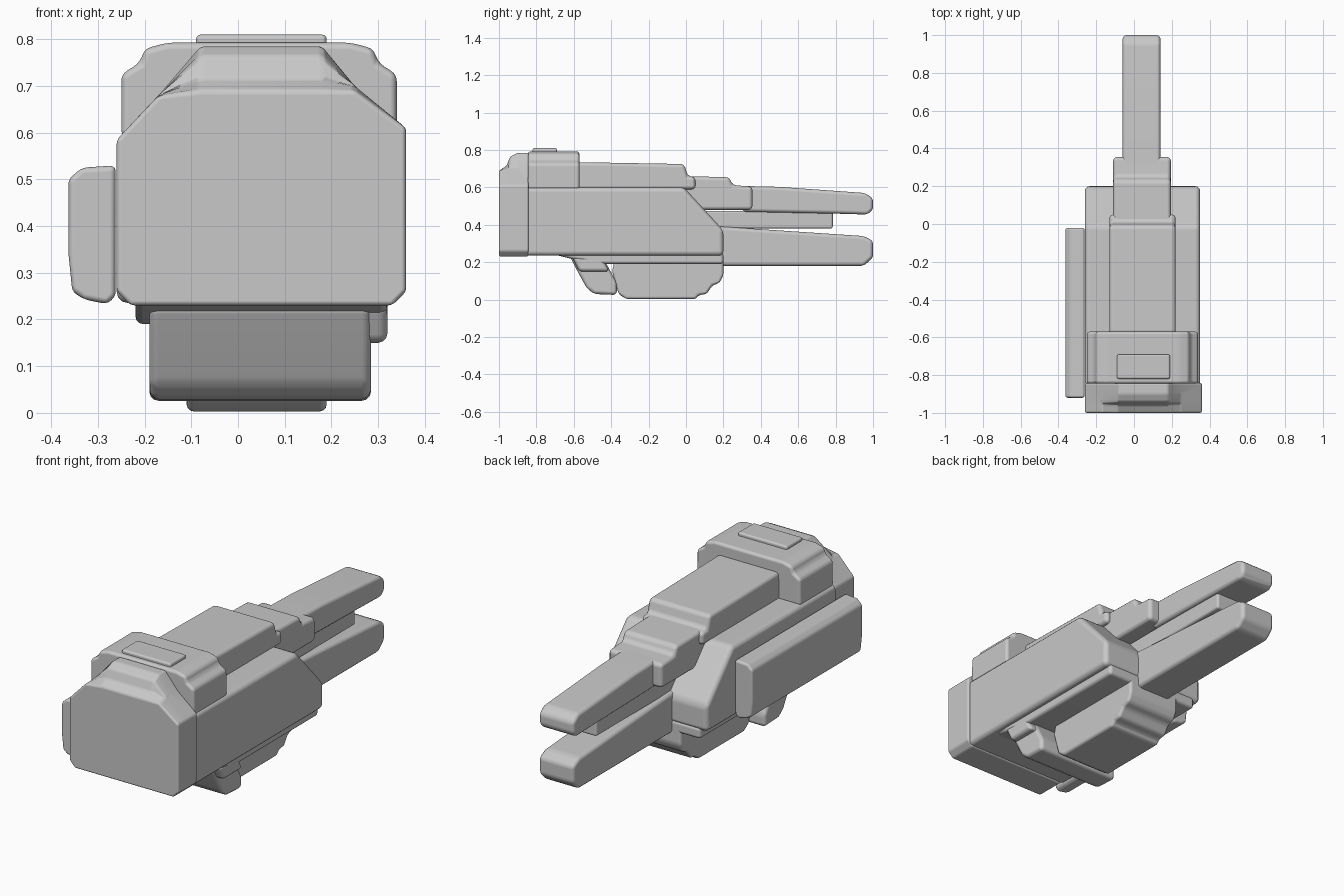
import bpy
import bmesh

cube = bpy.data.objects.get("Cube")
if cube:
    bpy.data.objects.remove(cube, do_unlink=True)

grey = bpy.data.materials.new("light grey")
grey.use_nodes = True
colour = (0.58, 0.58, 0.58, 1)
grey.diffuse_color = colour
grey.node_tree.nodes["Principled BSDF"].inputs["Base Color"].default_value = colour


def loft(name, sections, bevel=0.02):
    """Skin matching rings of 3D points, close the ends and round the edges."""
    bm = bmesh.new()
    rings = [[bm.verts.new(p) for p in ring] for ring in sections]
    count = len(rings[0])
    for a, b in zip(rings, rings[1:]):
        for i in range(count):
            j = (i + 1) % count
            bm.faces.new((a[i], a[j], b[j], b[i]))
    bm.faces.new(rings[0])
    bm.faces.new(rings[-1])
    bmesh.ops.recalc_face_normals(bm, faces=bm.faces)
    for face in bm.faces:
        face.smooth = True
    mesh = bpy.data.meshes.new(name)
    bm.to_mesh(mesh)
    bm.free()
    mesh.materials.append(grey)
    obj = bpy.data.objects.new(name, mesh)
    bpy.context.collection.objects.link(obj)
    mod = obj.modifiers.new("Rounded edges", 'BEVEL')
    mod.width = bevel
    mod.segments = 3
    mod.limit_method = 'ANGLE'
    mod.angle_limit = 0.2
    mod.harden_normals = True
    return obj


def side_prism(name, profile, x0, x1, bevel=0.02):
    """Extrude a (y, z) profile across the width."""
    return loft(name, [[(x, y, z) for y, z in profile] for x in (x0, x1)], bevel)


def front_prism(name, profile, y0, y1, bevel=0.02):
    """Extrude an (x, z) profile along the length."""
    return loft(name, [[(x, y, z) for x, z in profile] for y in (y0, y1)], bevel)


def block(name, x0, x1, y0, y1, z0, z1, bevel=0.02):
    return side_prism(name, [(y0, z0), (y1, z0), (y1, z1), (y0, z1)], x0, x1, bevel)


# Main housing with sloped far end
side_prism("main_housing", [(-0.86, 0.235), (0.2, 0.235), (0.2, 0.37),
                            (-0.01, 0.6), (-0.86, 0.6)], -0.26, 0.35, 0.025)
side_prism("underside_plate", [(-0.74, 0.25), (-0.6, 0.215), (-0.45, 0.19),
                               (0.2, 0.19), (0.2, 0.25)], -0.22, 0.32)

# Front cap: outline whose crown steps down towards the front
outline = [(-0.26, 0.26), (-0.23, 0.23), (0.33, 0.23), (0.36, 0.26), (0.36, 0.61),
           (0.25, 0.7), (0.18, 0.785), (-0.08, 0.785), (-0.17, 0.68), (-0.26, 0.585)]
steps = [(-1, 0.69), (-0.96, 0.715), (-0.94, 0.765), (-0.9, 0.785), (-0.842, 0.785)]
loft("front_cap", [[(x, y, min(z, top)) for x, z in outline] for y, top in steps], 0.018)

# Raised hood behind the cap
front_prism("hood", [(-0.25, 0.59), (-0.25, 0.725), (-0.21, 0.75), (-0.2, 0.78),
                     (-0.15, 0.793), (0.24, 0.793), (0.29, 0.78), (0.3, 0.75),
                     (0.34, 0.725), (0.34, 0.59)], -0.845, -0.57, 0.015)
block("hood_ridge", -0.09, 0.19, -0.82, -0.69, 0.76, 0.81, 0.01)

# Top rail and stepped barrel mount
side_prism("top_rail", [(-0.6, 0.59), (0.05, 0.59), (0.05, 0.655), (0.01, 0.66),
                        (-0.01, 0.725), (-0.58, 0.735)], -0.13, 0.22)
side_prism("barrel_mount", [(-0.02, 0.48), (0.355, 0.48), (0.355, 0.605),
                            (0.25, 0.612), (0.23, 0.655), (-0.02, 0.66)], -0.11, 0.195)

# Upper barrel, centre rod and lower barrel
side_prism("upper_barrel", [(0.3, 0.47), (0.8, 0.46), (0.97, 0.455), (1, 0.48),
                            (1, 0.54), (0.96, 0.57), (0.5, 0.603), (0.3, 0.608)],
           -0.06, 0.14)
block("centre_rod", -0.04, 0.12, 0.05, 0.785, 0.38, 0.475, 0.012)
side_prism("lower_barrel", [(0.05, 0.18), (0.95, 0.18), (1, 0.225), (1, 0.315),
                            (0.95, 0.34), (0.2, 0.39), (0.05, 0.39)], -0.06, 0.14)

# Slanted handle with side ledge
side_prism("handle", [(-0.62, 0.23), (-0.59, 0.17), (-0.53, 0.06), (-0.49, 0.03),
                      (-0.37, 0.025), (-0.37, 0.09), (-0.43, 0.2), (-0.45, 0.23)],
           -0.19, 0.285)
side_prism("handle_ledge", [(-0.61, 0.23), (-0.57, 0.15), (-0.41, 0.15),
                            (-0.45, 0.23)], 0.2, 0.32)

# Lower magazine with stepped far end
side_prism("magazine", [(-0.38, 0.22), (-0.395, 0.15), (-0.36, 0.03), (-0.32, 0.003),
                        (0.05, 0.003), (0.07, 0.025), (0.11, 0.03), (0.14, 0.075),
                        (0.18, 0.09), (0.2, 0.13), (0.2, 0.22)], -0.11, 0.19, 0.015)

# Side panel
front_prism("side_panel", [(-0.355, 0.26), (-0.33, 0.243), (-0.28, 0.233), (-0.262, 0.25),
                           (-0.262, 0.53), (-0.335, 0.525), (-0.363, 0.5),
                           (-0.363, 0.34)], -0.92, -0.02)
